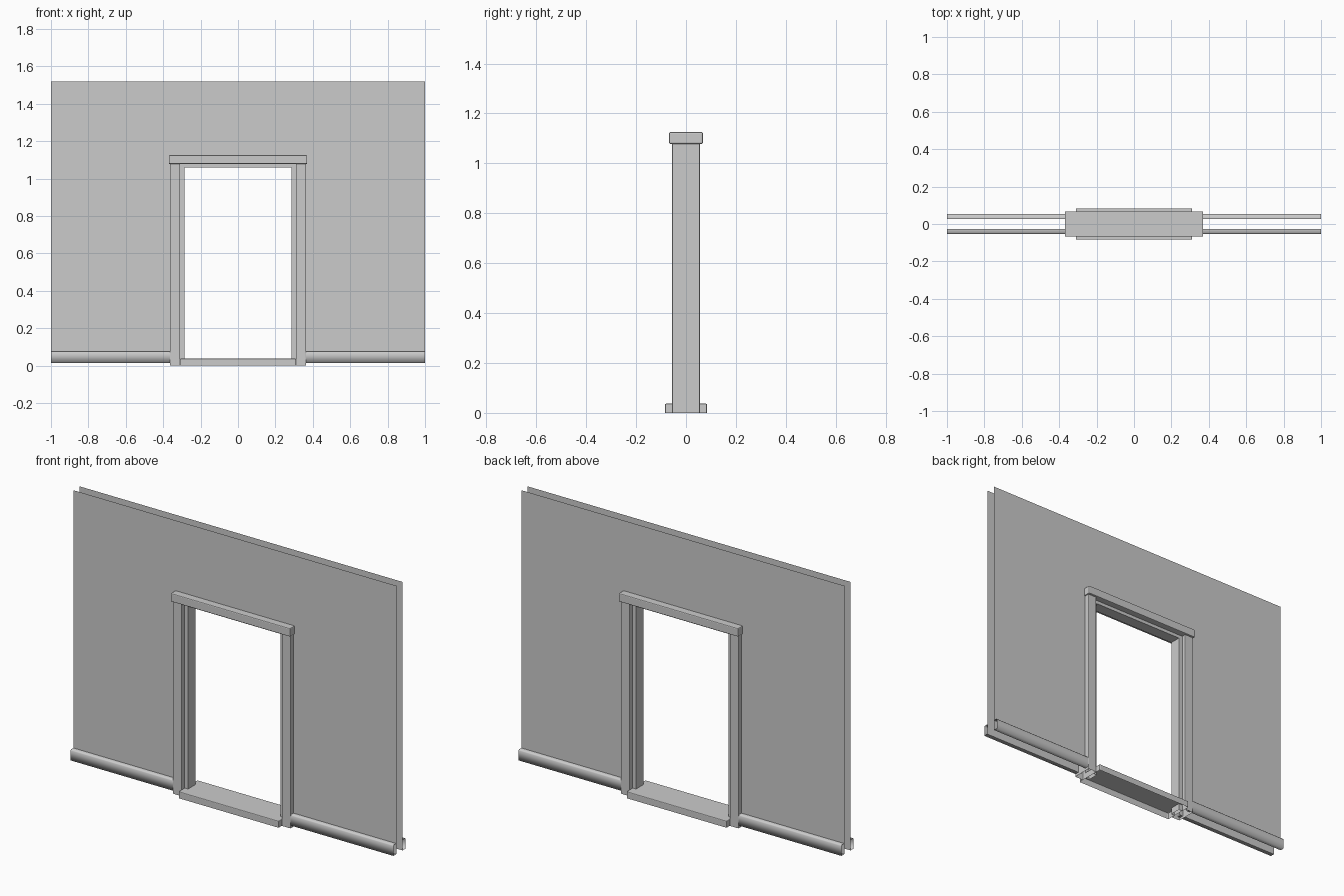
import bpy, bmesh, math

if "Cube" in bpy.data.objects:
    bpy.data.objects.remove(bpy.data.objects["Cube"])


def finish(bm, name, smooth=None):
    bmesh.ops.recalc_face_normals(bm, faces=bm.faces)
    me = bpy.data.meshes.new(name)
    bm.to_mesh(me)
    bm.free()
    ob = bpy.data.objects.new(name, me)
    bpy.context.collection.objects.link(ob)
    if smooth:
        bpy.ops.object.select_all(action='DESELECT')
        ob.select_set(True)
        bpy.context.view_layer.objects.active = ob
        bpy.ops.object.shade_smooth_by_angle(angle=math.radians(smooth))
    return ob


def drop_bottom(bm):
    low = min(v.co.z for v in bm.verts)
    faces = [f for f in bm.faces if all(abs(v.co.z - low) < 1e-5 for v in f.verts)]
    bmesh.ops.delete(bm, geom=faces, context='FACES')


def box(name, x, y, z0, z1, bevel=0.0, open_bottom=False):
    bm = bmesh.new()
    bmesh.ops.create_cube(bm, size=1)
    for v in bm.verts:
        v.co = (v.co.x * 2 * x, v.co.y * 2 * y, z0 + (v.co.z + 0.5) * (z1 - z0))
    if open_bottom:
        drop_bottom(bm)
    if bevel:
        edges = [e for e in bm.edges if not e.is_boundary]
        bmesh.ops.bevel(bm, geom=edges, offset=bevel, segments=2, profile=0.5, affect='EDGES')
    return finish(bm, name)


# Wall: two thin sheets with the doorway cut out
outline = [(-1, .015), (-.34, .015), (-.34, 1.1), (.34, 1.1),
           (.34, .015), (1, .015), (1, 1.518), (-1, 1.518)]
for side, label in ((-1, "front"), (1, "back")):
    bm = bmesh.new()
    face = bm.faces.new([bm.verts.new((x, side * .028, z)) for x, z in outline])
    if side > 0:
        face.normal_flip()
    me = bpy.data.meshes.new("wall_" + label)
    bm.to_mesh(me)
    bm.free()
    bpy.context.collection.objects.link(bpy.data.objects.new("wall_" + label, me))

    # Baseboards: open moulding strips either side of the door
    profile = [(.028, .075), (.049, .075), (.053, .069), (.053, .015), (.028, .015)]
    for sx, end in ((-1, "left"), (1, "right")):
        bm = bmesh.new()
        rows = [[bm.verts.new((sx * x, side * y, z)) for y, z in profile] for x in (.35, 1)]
        for i in range(len(profile) - 1):
            f = bm.faces.new((rows[0][i], rows[0][i + 1], rows[1][i + 1], rows[1][i]))
            if sx * side < 0:
                f.normal_flip()
        for f in bm.faces:
            f.smooth = True
        name = "baseboard_%s_%s" % (label, end)
        me = bpy.data.meshes.new(name)
        bm.to_mesh(me)
        bm.free()
        bpy.context.collection.objects.link(bpy.data.objects.new(name, me))

# Door posts: casing and door stop in one stepped profile, open at the foot
half = [(.364, .056), (.31, .056), (.31, .032), (.287, .032)]
loop = half + [(x, -y) for x, y in reversed(half)]
for sx, end in ((-1, "left"), (1, "right")):
    bm = bmesh.new()
    base = bm.faces.new([bm.verts.new((sx * x, y, 0)) for x, y in loop])
    ext = bmesh.ops.extrude_face_region(bm, geom=[base])
    for v in ext["geom"]:
        if isinstance(v, bmesh.types.BMVert):
            v.co.z = 1.08
    drop_bottom(bm)
    edges = [e for e in bm.edges
             if abs(e.verts[0].co.z - e.verts[1].co.z) > 1 and abs(e.verts[0].co.y) > .05]
    bmesh.ops.bevel(bm, geom=edges, offset=.004, segments=2, profile=0.5, affect='EDGES')
    finish(bm, "door_post_" + end)

# Head, its stop strip and the hollow threshold
box("door_head", .37, .068, 1.078, 1.125, bevel=.005)
box("head_stop", .288, .032, 1.059, 1.079)
box("threshold", .31, .084, 0, .037, bevel=.004, open_bottom=True)
